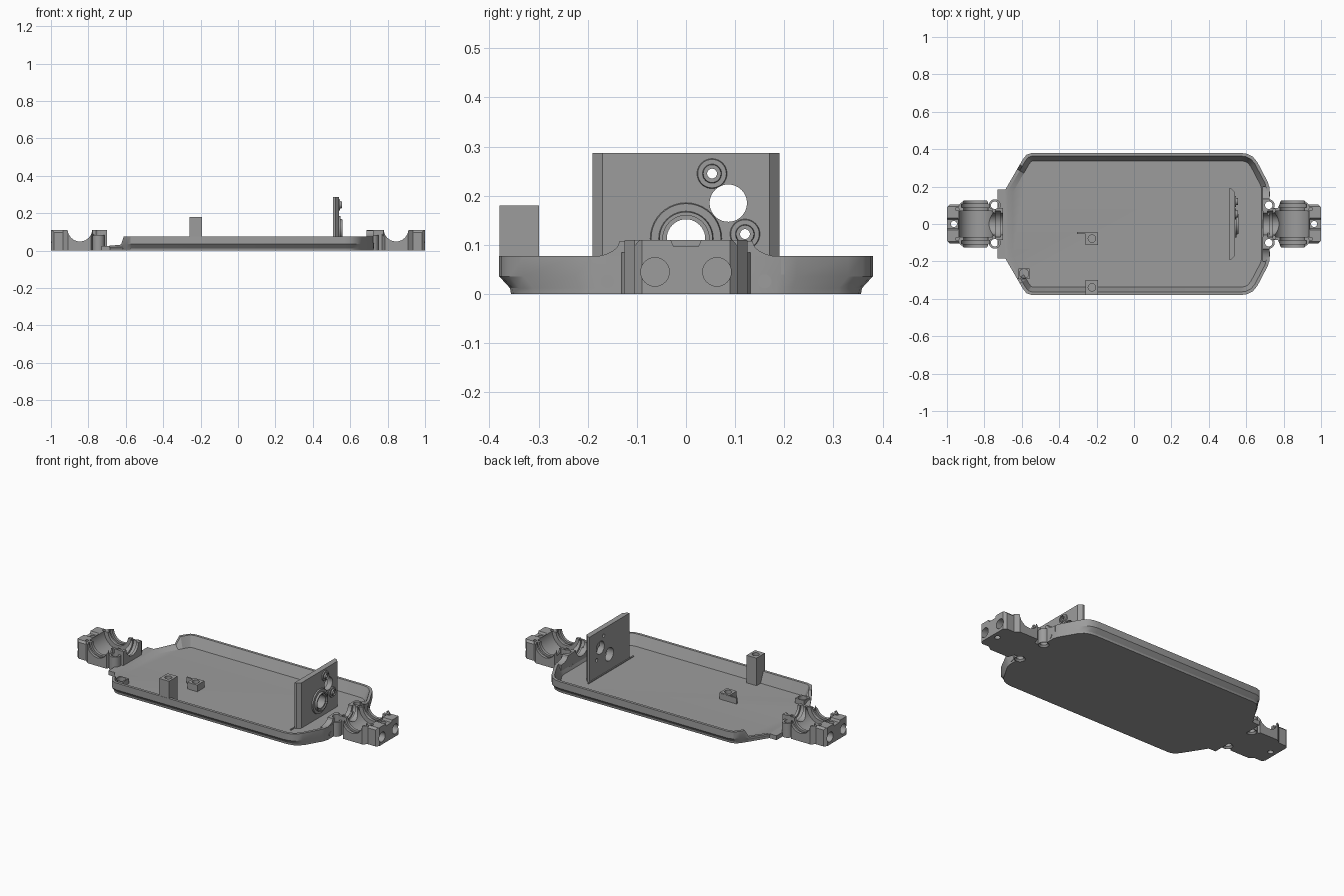
import bpy, bmesh, math
from mathutils import Matrix, Vector

if "Cube" in bpy.data.objects:
    bpy.data.objects.remove(bpy.data.objects["Cube"])

grey = bpy.data.materials.new("plastic_grey")
grey.diffuse_color = (0.335, 0.335, 0.335, 1)
grey.use_nodes = True
grey.node_tree.nodes["Principled BSDF"].inputs["Base Color"].default_value = grey.diffuse_color


def finish(name, bm):
    bmesh.ops.recalc_face_normals(bm, faces=bm.faces)
    me = bpy.data.meshes.new(name)
    bm.to_mesh(me)
    bm.free()
    me.materials.append(grey)
    ob = bpy.data.objects.new(name, me)
    bpy.context.collection.objects.link(ob)
    return ob


def box(name, x0, x1, y0, y1, z0, z1):
    bm = bmesh.new()
    m = Matrix.Translation(((x0 + x1) / 2, (y0 + y1) / 2, (z0 + z1) / 2))
    m = m @ Matrix.Diagonal((abs(x1 - x0), y1 - y0, z1 - z0, 1))
    bmesh.ops.create_cube(bm, size=1, matrix=m)
    return finish(name, bm)


def rod(name, a, b, r, r2=None, seg=40):
    """Cylinder or cone from point a to point b."""
    a, b = Vector(a), Vector(b)
    bm = bmesh.new()
    m = Matrix.Translation((a + b) / 2) @ (b - a).to_track_quat('Z', 'Y').to_matrix().to_4x4()
    bmesh.ops.create_cone(bm, cap_ends=True, segments=seg, radius1=r,
                          radius2=r if r2 is None else r2, depth=(b - a).length, matrix=m)
    return finish(name, bm)


def rings(name, loops):
    """Closed skin through equal-sized loops of points, capped at both ends."""
    bm = bmesh.new()
    vs = [[bm.verts.new(p) for p in lp] for lp in loops]
    n = len(vs[0])
    for a, b in zip(vs, vs[1:]):
        for i in range(n):
            j = (i + 1) % n
            bm.faces.new((a[i], a[j], b[j], b[i]))
    bm.faces.new(vs[0][::-1])
    bm.faces.new(vs[-1])
    return finish(name, bm)


def prism(name, pts, z0, z1):
    return rings(name, [[(x, y, z) for x, y in pts] for z in (z0, z1)])


def combine(ob, others, op='DIFFERENCE'):
    for c in others:
        mod = ob.modifiers.new("bool", 'BOOLEAN')
        mod.operation, mod.solver, mod.object = op, 'EXACT', c
        bpy.context.view_layer.objects.active = ob
        bpy.ops.object.modifier_apply(modifier=mod.name)
        bpy.data.objects.remove(c)
    return ob


def inset(pts, d):
    """Offset a counter-clockwise convex outline inward."""
    out, n = [], len(pts)
    for i in range(n):
        p0, p, p1 = (Vector(pts[k % n]) for k in (i - 1, i, i + 1))
        e0, e1 = (p - p0).normalized(), (p1 - p).normalized()
        n0, n1 = Vector((-e0.y, e0.x)), Vector((-e1.y, e1.x))
        out.append(p + (n0 + n1) * d / (1 + n0.dot(n1)))
    return out


# tub: x, y and wall height along the back half, mirrored to the front half
half = [(0.725, 0.19, 0.077), (0.715, 0.225, 0.077), (0.66, 0.33, 0.077), (0.635, 0.36, 0.077),
        (0.605, 0.375, 0.077), (0.57, 0.38, 0.077), (-0.545, 0.38, 0.077), (-0.575, 0.37, 0.077),
        (-0.595, 0.345, 0.077), (-0.611, 0.317, 0.077), (-0.625, 0.293, 0.032), (-0.69, 0.18, 0.026)]
full = half + [(x, -y, h) for x, y, h in reversed(half)]
plan = [(x, y) for x, y, h in full]
hts = [h for x, y, h in full]


def level(d, zf):
    return [(p[0], p[1], zf(h)) for p, h in zip(inset(plan, d), hts)]


def tucked(z, ymax):
    """Lower outline: only the long sides lean inward."""
    k = ymax / 0.38
    return [(x, y * k if abs(y) > 0.33 else y * (1 - (1 - k) * abs(y) / 0.33), z) for x, y in plan]


tub = rings("tub", [tucked(0, 0.356), tucked(0.012, 0.358),
                    level(0, lambda h: min(0.036, h * 0.7)), level(0, lambda h: h),
                    level(0.016, lambda h: h), level(0.042, lambda h: 0.015)])
trough = ((0.6, 0, 0.113), (0.8, 0, 0.113), 0.06)
combine(tub, [rod("c", *trough)])

# cross bar at the left end of the tub
box("end_bar", -0.73, -0.682, -0.185, 0.185, 0, 0.026)

# curved shoulders joining the tub wall to the right housing
for s, side in ((1, "back"), (-1, "front")):
    arc = [(0.2 - 0.065 * math.sin(t), 0.108 - 0.033 * math.cos(t))
           for t in (0, 0.3, 0.6, 0.9, 1.2, math.pi / 2)]
    prof = [(0.2, 0.04)] + arc + [(0.07, 0.11), (0.07, 0.04)]
    shoulder = rings(side + "_shoulder", [[(x, s * y, z) for y, z in prof] for x in (0.688, 0.724)])
    combine(shoulder, [rod("c", (0.72, s * 0.1, -0.05), (0.72, s * 0.1, 0.2), 0.02, seg=24)])

# axle housings at both ends
for s, side in ((1, "right"), (-1, "left")):
    hx = 0.72 if s > 0 else 0.745
    hp = [(0.69 if s > 0 else 0.70, 0.085), (0.77, 0.085), (0.785, 0.125), (0.91, 0.125),
          (0.935, 0.105), (0.985, 0.105), (1.0, 0.09)]
    hp = [(s * x, y) for x, y in hp]
    housing = prism(side + "_axle_housing", hp + [(x, -y) for x, y in reversed(hp)], 0, 0.11)
    # screw bosses
    for y in (-0.1, 0.1):
        combine(housing, [rod("b", (s * hx, y, 0), (s * hx, y, 0.085), 0.032)], 'UNION')
    cx = s * 0.845
    cuts = [rod("c", (cx, -0.2, 0.115), (cx, 0.2, 0.115), 0.066),
            rod("c", (cx, -0.108, 0.115), (cx, -0.088, 0.115), 0.078),
            rod("c", (cx, 0.088, 0.115), (cx, 0.108, 0.115), 0.078),
            rod("c", (cx, -0.07, 0.115), (cx, 0.07, 0.115), 0.092),
            rod("c", (s * 0.6, 0, 0.113), (s * 0.82, 0, 0.113), 0.058),
            rod("c", (s * 0.715, 0, 0.113), (s * 0.74, 0, 0.113), 0.07),
            rod("c", (s * 0.963, 0, -0.1), (s * 0.963, 0, 0.2), 0.016)]
    # shallow dip in the outer end
    dip = ((-0.025, 0.097), (0.025, 0.097), (0.036, 0.12), (-0.036, 0.12))
    cuts.append(rings("c", [[(s * x, y, z) for y, z in dip] for x in (0.94, 1.1)]))
    for y in (-1, 1):
        cuts += [rod("c", (s * 0.955, y * 0.063, 0.045), (s * 1.1, y * 0.063, 0.045), 0.029),
                 rod("c", (s * 0.75, y * 0.072, 0.06), (s * 0.75, y * 0.072, 0.2), 0.008, seg=16),
                 rod("c", (s * 0.945, y * 0.08, 0.06), (s * 0.945, y * 0.08, 0.2), 0.009, seg=16)]
        # sloped upper corners of the outer end
        wedge = ((0.085, 0.12), (0.12, 0.12), (0.12, 0.082))
        cuts.append(rings("c", [[(s * x, y * w, z) for w, z in wedge] for x in (0.935, 1.1)]))
    combine(housing, cuts)
    # through holes with countersinks underneath, shared with the tub wall
    for y in (-0.1, 0.1):
        for ob in ((housing, tub) if s > 0 else (housing,)):
            combine(ob, [rod("c", (s * hx, y, -0.05), (s * hx, y, 0.2), 0.02, seg=24),
                         rod("c", (s * hx, y, -0.001), (s * hx, y, 0.012), 0.03, 0.018, seg=24)])

# pins set in the right wall
for y, side in ((-0.16, "front"), (0.16, "back")):
    rod(side + "_pin", (0.70, y, 0.026), (0.728, y, 0.026), 0.014, seg=20)

# motor bulkhead with chamfered ends
mount = prism("motor_bulkhead", [(0.508, -0.19), (0.52, -0.19), (0.54, -0.17), (0.54, 0.17),
                                 (0.52, 0.19), (0.508, 0.19)], 0.008, 0.287)
solids, cuts = [], []
for y, z, steps, hole in ((0, 0.113, ((0.075, 0.548), (0.058, 0.56)), 0.039),
                          (0.053, 0.245, ((0.033, 0.546), (0.022, 0.555)), 0.01),
                          (0.12, 0.122, ((0.033, 0.546), (0.022, 0.555)), 0.01)):
    solids += [rod("b", (0.53, y, z), (x, y, z), r, r - 0.004) for r, x in steps]
    cuts.append(rod("c", (0.4, y, z), (0.7, y, z), hole))
    cuts.append(rod("c", (steps[1][1] - 0.008, y, z), (0.7, y, z), hole + 0.008))
cuts.append(rod("c", (0.4, 0.086, 0.185), (0.7, 0.086, 0.185), 0.038))
combine(mount, solids, 'UNION')
combine(mount, cuts)
box("bulkhead_foot", 0.502, 0.51, -0.225, 0.205, 0.01, 0.02)

# tall post, middle bracket and corner boss, each with a screw hole
for name, x, y, w, d, top in (("tall_post", -0.225, -0.339, 0.066, 0.08, 0.18),
                              ("middle_bracket", -0.225, -0.078, 0.066, 0.066, 0.055),
                              ("corner_boss", -0.588, -0.265, 0.06, 0.056, 0.045)):
    base = 0.036 if name == "tall_post" else 0.008
    post = box(name, x - w / 2, x + w / 2, y - d / 2, y + d / 2, base, top)
    combine(post, [rod("c", (x, y, top - 0.03), (x, y, top + 0.1), 0.025 if w < 0.065 else 0.02, seg=24)])
box("tall_post_foot", -0.258, -0.192, -0.35, -0.299, 0.008, 0.04)
box("bracket_fin", -0.305, -0.2, -0.053, -0.044, 0.008, 0.05)

# soften curved surfaces, keep edges crisp
for ob in bpy.data.objects:
    ob.select_set(True)
bpy.context.view_layer.objects.active = tub
bpy.ops.object.shade_smooth_by_angle(angle=math.radians(25))
